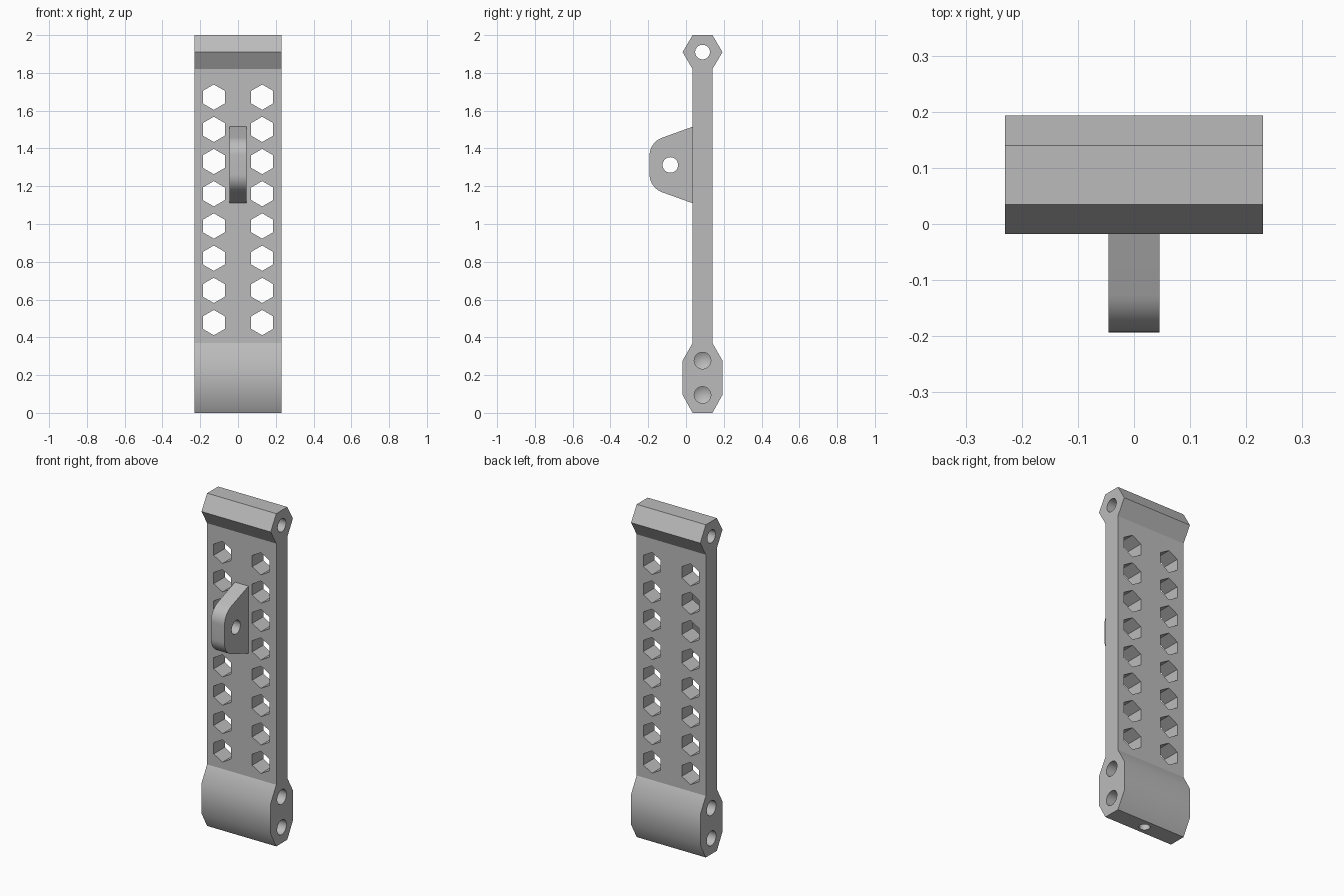
import bpy, bmesh
from math import radians, cos, sin, pi
from mathutils import Matrix, Vector

cube = bpy.data.objects.get("Cube")
if cube:
    bpy.data.objects.remove(cube, do_unlink=True)

grey = bpy.data.materials.new("plain_grey")
grey.use_nodes = True
grey.diffuse_color = (0.5, 0.5, 0.5, 1)
grey.node_tree.nodes["Principled BSDF"].inputs["Base Color"].default_value = grey.diffuse_color

HALF_W = 0.23    # half width of the link
MID_Y = 0.0875   # centre plane of the plate


def make_object(name, bm):
    bmesh.ops.recalc_face_normals(bm, faces=bm.faces)
    mesh = bpy.data.meshes.new(name)
    bm.to_mesh(mesh)
    bm.free()
    mesh.materials.append(grey)
    obj = bpy.data.objects.new(name, mesh)
    bpy.context.collection.objects.link(obj)
    return obj


def extrude_profile(name, points, half):
    """Extrude a (y, z) outline along x."""
    bm = bmesh.new()
    face = bm.faces.new([bm.verts.new((-half, y, z)) for y, z in points])
    out = bmesh.ops.extrude_face_region(bm, geom=[face])
    moved = [v for v in out["geom"] if isinstance(v, bmesh.types.BMVert)]
    bmesh.ops.translate(bm, verts=moved, vec=(2 * half, 0, 0))
    return make_object(name, bm)


def drill(bm, centre, axis, radius, length, sides=32, tip=0.0):
    """Add a bore centred on a point, with an optional conical tip along its axis."""
    rot = Vector(axis).to_track_quat('Z', 'Y').to_matrix().to_4x4()
    place = Matrix.Translation(centre) @ rot
    new = bmesh.ops.create_cone(bm, cap_ends=True, segments=sides, radius1=radius,
                                radius2=radius, depth=length, matrix=place)["verts"]
    if tip:
        direction = Vector(axis)
        cap = next(f for f in {f for v in new for f in v.link_faces}
                   if len(f.verts) == sides
                   and (f.calc_center_median() - Vector(centre)).dot(direction) > length / 4)
        poked = bmesh.ops.poke(bm, faces=[cap])["verts"]
        bmesh.ops.translate(bm, verts=poked, vec=direction * tip)


def apply_boolean(target, tool, operation):
    mod = target.modifiers.new(operation, 'BOOLEAN')
    mod.operation = operation
    mod.solver = 'EXACT'
    mod.object = tool
    bpy.context.view_layer.objects.active = target
    bpy.ops.object.modifier_apply(modifier=mod.name)
    bpy.data.objects.remove(tool, do_unlink=True)


# Plate with a bevelled block at the foot and a hexagonal barrel at the head
half = [(0.0525, 0), (0.1055, 0.095), (0.1055, 0.277), (0.0525, 0.37),
        (0.0525, 1.82), (0.1055, 1.91), (0.0525, 2.0)]
outline = [(MID_Y + d, z) for d, z in half] + [(MID_Y - d, z) for d, z in reversed(half)]
link = extrude_profile("link_plate", outline, HALF_W)

# Rounded lug on the front
LUG_Z, R = 1.3125, 0.1
arc = [radians(70 * i / 10) for i in range(11)]
upper = [(-0.193 + R - R * cos(a), 0.05 + R * sin(a)) for a in arc]
upper += [(0.035, 0.2025), (0.06, 0.2025)]
lug_outline = [(y, LUG_Z + d) for y, d in upper] + [(y, LUG_Z - d) for y, d in reversed(upper)]
apply_boolean(link, extrude_profile("front_lug", lug_outline, 0.045), 'UNION')

# Bores: hexagon grid, head pin, lug pin, side bolts and foot screw
bm = bmesh.new()
for side in (-1, 1):
    for row in range(8):
        z = 0.478 + row * 0.1705
        bore = bmesh.ops.create_cone(bm, cap_ends=True, segments=6, radius1=0.067,
                                     radius2=0.067, depth=0.4)["verts"]
        turn = Matrix.Rotation(pi / 2, 4, 'X')
        bmesh.ops.transform(bm, verts=bore, matrix=Matrix.Translation((side * 0.128, MID_Y, z)) @ turn)
    for z in (0.095, 0.277):
        drill(bm, (side * HALF_W, MID_Y, z), (-side, 0, 0), 0.044, 0.3, tip=0.026)
drill(bm, (0, MID_Y, 1.91), (1, 0, 0), 0.039, 0.6)
drill(bm, (0, -0.083, LUG_Z), (1, 0, 0), 0.041, 0.2)
drill(bm, (0, MID_Y, 0), (0, 0, 1), 0.03, 0.3, tip=0.018)
apply_boolean(link, make_object("bore_cutter", bm), 'DIFFERENCE')

# Smooth the foot block and round parts, keep the plate and barrel edges crisp
bpy.ops.object.select_all(action='DESELECT')
link.select_set(True)
bpy.context.view_layer.objects.active = link
bpy.ops.object.shade_smooth_by_angle(angle=radians(32))
verts = link.data.vertices
for edge in link.data.edges:
    a, b = (verts[i].co for i in edge.vertices)
    if abs(a.x - b.x) > 1.9 * HALF_W and min(a.z, b.z) > 0.36:
        edge.use_edge_sharp = True
